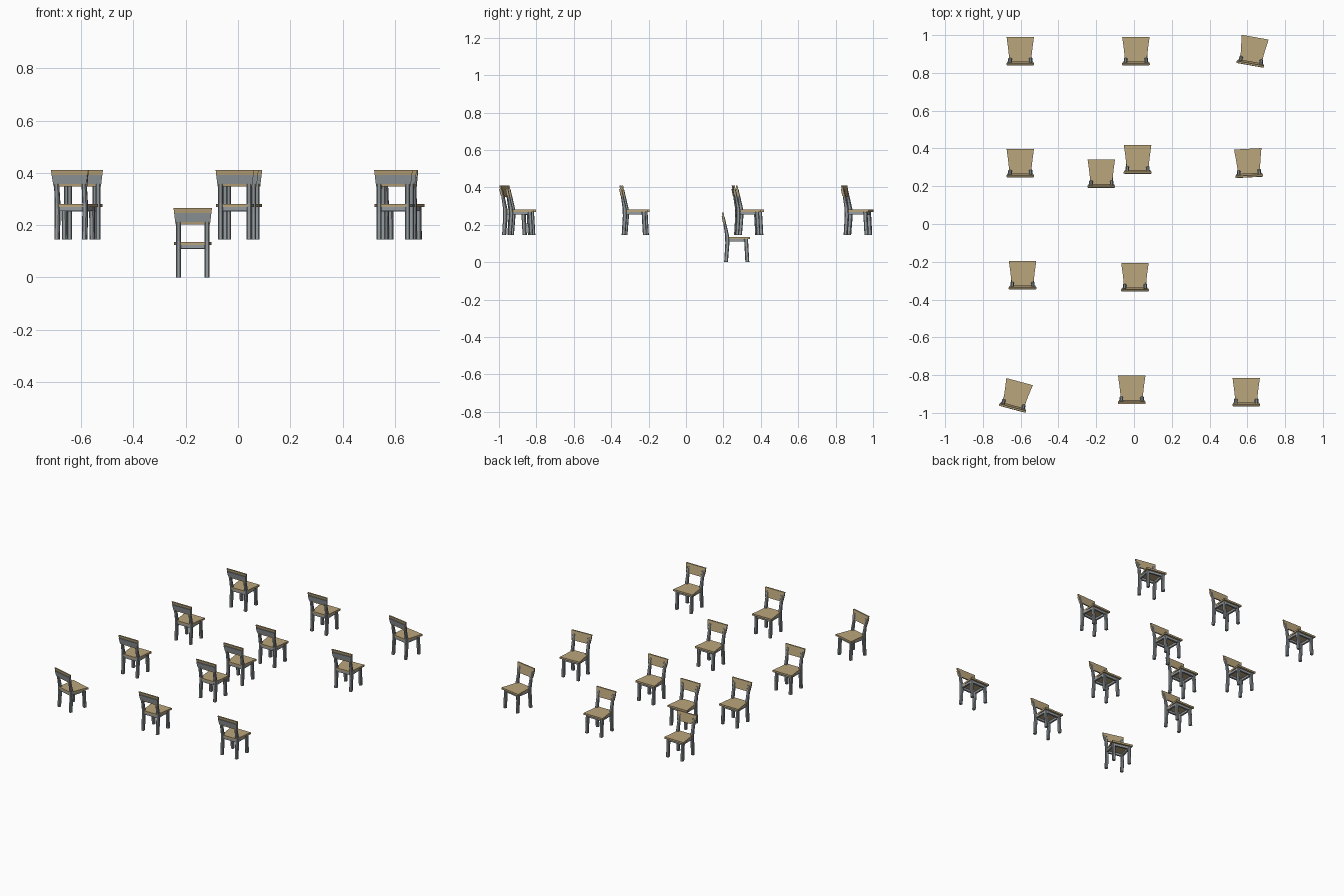
import bpy, bmesh, math
from mathutils import Matrix, Vector

if "Cube" in bpy.data.objects:
    bpy.data.objects.remove(bpy.data.objects["Cube"])

def material(name, col):
    m = bpy.data.materials.new(name)
    m.diffuse_color = col
    m.use_nodes = True
    m.node_tree.nodes["Principled BSDF"].inputs["Base Color"].default_value = m.diffuse_color
    return m

wood = material("wood", (0.50, 0.38, 0.20, 1))
metal = material("grey_frame", (0.30, 0.33, 0.35, 1))

def loft(bm, rings):
    """Skin a list of equal-length rings and cap both ends."""
    vr = [[bm.verts.new(p) for p in r] for r in rings]
    n = len(vr[0])
    for a, b in zip(vr, vr[1:]):
        for i in range(n):
            bm.faces.new((a[i], a[(i + 1) % n], b[(i + 1) % n], b[i]))
    bm.faces.new(vr[0][::-1])
    bm.faces.new(vr[-1])

def ring(x, y, z, w, d, c=0.004):
    """Chamfered rectangle, horizontal."""
    w, d = w / 2, d / 2
    pts = [(w, -d + c), (w, d - c), (w - c, d), (-w + c, d),
           (-w, d - c), (-w, -d + c), (-w + c, -d), (w - c, -d)]
    return [(x + a, y + b, z) for a, b in pts]

def box(bm, x0, x1, y0, y1, z0, z1):
    loft(bm, [[(x0, y0, z), (x1, y0, z), (x1, y1, z), (x0, y1, z)] for z in (z0, z1)])

def slab(bm, levels, t):
    """Upright leaning slab: levels are (half width, back y, z)."""
    loft(bm, [[(-w, y, z), (w, y, z), (w, y + t, z), (-w, y + t, z)] for w, y, z in levels])

def part(name, mat, build):
    bm = bmesh.new()
    build(bm)
    bmesh.ops.recalc_face_normals(bm, faces=bm.faces)
    me = bpy.data.meshes.new(name)
    bm.to_mesh(me)
    bm.free()
    me.materials.append(mat)
    return name, me

# seat: tapers to the back with slightly hollow sides
def seat(bm):
    half = [(-0.056, 0.057), (-0.02, 0.0605), (0.02, 0.065), (0.055, 0.070), (0.075, 0.0725)]
    outline = [(w, y) for y, w in half] + [(-w, y) for y, w in reversed(half)]
    loft(bm, [[(x, y, z) for x, y in outline] for z in (0.124, 0.136)])

# backrest board, wider at the top
def backrest(bm):
    slab(bm, [(0.066, -0.064, 0.203), (0.0735, -0.075, 0.265)], 0.009)

# rail behind the backrest
def back_rail(bm):
    slab(bm, [(0.0655, -0.070, 0.213), (0.0705, -0.0765, 0.247)], 0.008)

# kinked rear posts
def rear_posts(bm):
    for s in (-1, 1):
        loft(bm, [ring(s * 0.0545, y, z, 0.019, d) for y, z, d in
                  [(-0.053, 0, 0.020), (-0.046, 0.10, 0.022),
                   (-0.047, 0.14, 0.021), (-0.067, 0.245, 0.012)]])

def front_legs(bm):
    for s in (-1, 1):
        loft(bm, [ring(s * 0.0545, y, z, 0.019, 0.021) for y, z in [(0.061, 0), (0.054, 0.124)]])

# aprons under the seat
def seat_frame(bm):
    box(bm, -0.047, 0.047, 0.050, 0.062, 0.108, 0.124)
    box(bm, -0.047, 0.047, -0.054, -0.042, 0.110, 0.127)
    for s in (-1, 1):
        box(bm, s * 0.0545 - 0.006, s * 0.0545 + 0.006, -0.040, 0.048, 0.110, 0.124)

parts = [part("seat", wood, seat), part("backrest", wood, backrest),
         part("back_rail", metal, back_rail), part("rear_posts", metal, rear_posts),
         part("front_legs", metal, front_legs), part("seat_frame", metal, seat_frame)]

# chair placements: x, y, z, turn in degrees
H = 0.145
chairs = [(-0.602, 0.916, H, 0), (0.01, 0.916, H, 0), (0.628, 0.915, H, -10),
          (-0.602, 0.323, H, 0), (-0.173, 0.267, 0, 0), (0.019, 0.342, H, 0),
          (0.606, 0.323, H, 3), (-0.59, -0.27, H, 0), (0.005, -0.281, H, 0),
          (-0.625, -0.907, H, -15), (-0.012, -0.877, H, 0), (0.594, -0.889, H, 0)]
for x, y, z, a in chairs:
    for name, me in parts:
        ob = bpy.data.objects.new(name, me)
        ob.matrix_world = Matrix.Translation((x, y, z)) @ Matrix.Rotation(math.radians(a), 4, 'Z')
        bpy.context.collection.objects.link(ob)
